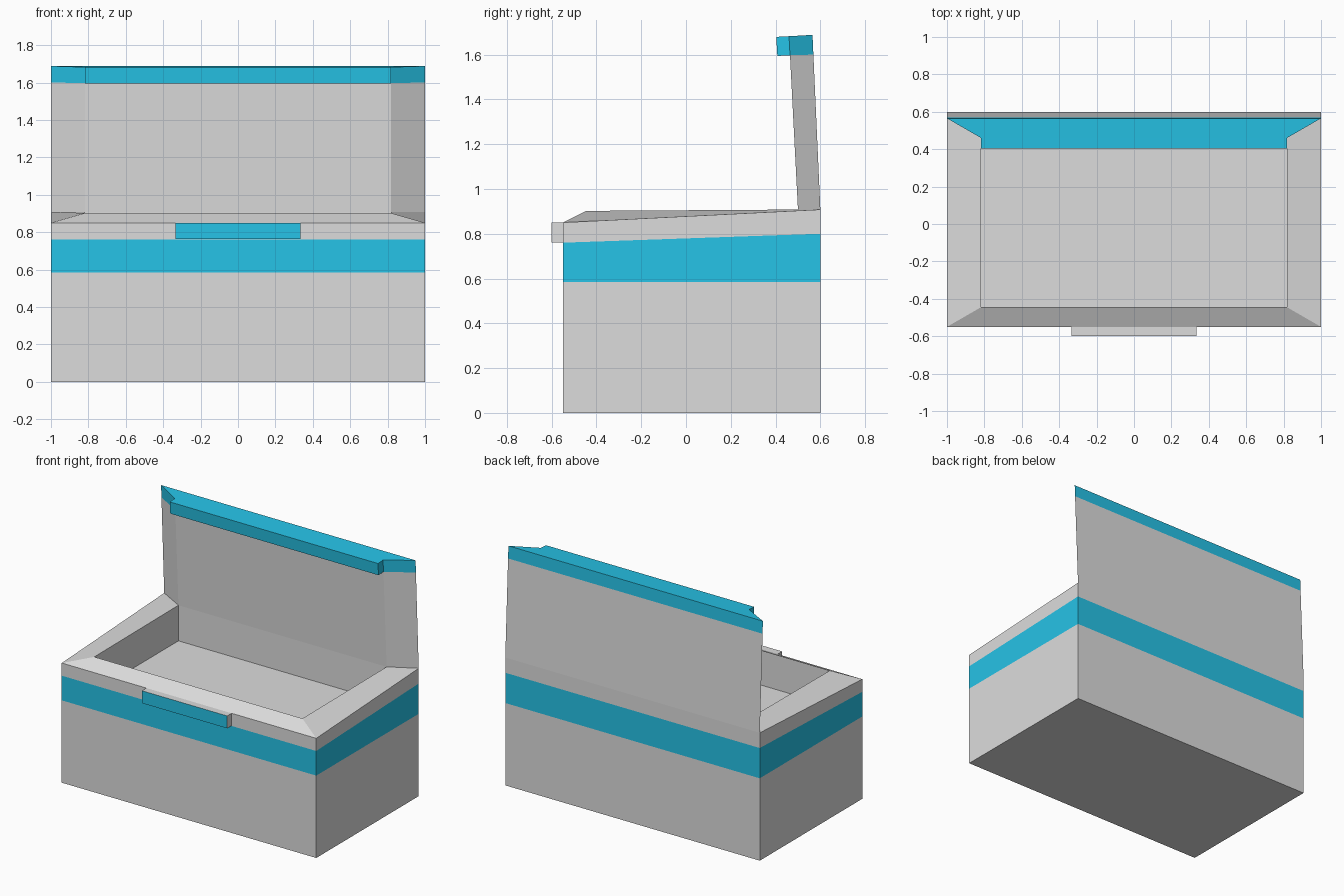
import bpy
import bmesh

if "Cube" in bpy.data.objects:
    bpy.data.objects.remove(bpy.data.objects["Cube"])


def material(name, colour):
    m = bpy.data.materials.new(name)
    m.diffuse_color = (*colour, 1)
    m.use_nodes = True
    m.node_tree.nodes["Principled BSDF"].inputs["Base Color"].default_value = m.diffuse_color
    return m


GREY, BLUE = 0, 1
MATERIALS = [material("light_grey", (0.72, 0.72, 0.72)),
             material("cyan_blue", (0.02, 0.56, 0.82))]


def ring(front_x, back_x, front_y, back_y, front_z, back_z):
    """Four corners: front left, front right, back right, back left."""
    return [(-front_x, front_y, front_z), (front_x, front_y, front_z),
            (back_x, back_y, back_z), (-back_x, back_y, back_z)]


def loft(name, rings, bands, bottom=None, top=None, skip=()):
    """Join rings with bands of colour; sides run front, right, back, left."""
    bm = bmesh.new()
    loops = [[bm.verts.new(p) for p in r] for r in rings]
    for i, colour in enumerate(bands):
        for j in range(4):
            if (i, j) in skip:
                continue
            k = (j + 1) % 4
            f = bm.faces.new((loops[i][j], loops[i][k],
                              loops[i + 1][k], loops[i + 1][j]))
            f.material_index = colour
    if bottom is not None:
        bm.faces.new(loops[0][::-1]).material_index = bottom
    if top is not None:
        bm.faces.new(loops[-1]).material_index = top
    mesh = bpy.data.meshes.new(name)
    bm.to_mesh(mesh)
    bm.free()
    for m in MATERIALS:
        mesh.materials.append(m)
    obj = bpy.data.objects.new(name, mesh)
    bpy.context.collection.objects.link(obj)
    return obj


# Box body: walls, blue stripe, bevelled rim, inner walls and floor
F, B = -0.55, 0.60
IX, IF, IB = 0.818, -0.445, 0.50
loft("box_body",
     [ring(1, 1, F, B, 0, 0),
      ring(1, 1, F, B, 0.585, 0.585),
      ring(1, 1, F, B, 0.76, 0.80),
      ring(1, 1, F, B, 0.85, 0.908),
      ring(IX, IX, IF, IB, 0.902, 0.908),
      ring(IX, IX, IF, IB, 0.655, 0.655)],
     [GREY, BLUE, GREY, GREY, GREY], bottom=GREY, top=GREY,
     skip={(3, 2)})  # the lid covers the back of the rim


# Open lid: bevelled slab leaning forward, blue along its upper edge
def lid_ring(t, front_z, back_z):
    return ring(IX, 1, IB - 0.04 * t, B - 0.035 * t, front_z, back_z)


loft("lid",
     [lid_ring(0, 0.908, 0.908), lid_ring(0.89, 1.597, 1.60),
      lid_ring(1, 1.682, 1.688)],
     [GREY, BLUE], top=BLUE)

# Lip along the lid's free edge
loft("lid_lip",
     [ring(IX, IX, 0.408, 0.465, 1.594, 1.597),
      ring(IX, IX, 0.403, 0.46, 1.679, 1.682)],
     [BLUE], bottom=BLUE, top=BLUE, skip={(0, 2)})

# Latch on the front edge with a blue face
latch = loft("latch",
             [ring(0.335, 0.335, -0.60, F, 0.762, 0.762),
              ring(0.335, 0.335, -0.60, F, 0.85, 0.85)],
             [GREY], bottom=GREY, top=GREY, skip={(0, 2)})
for face in latch.data.polygons:
    if face.normal.y < -0.9:
        face.material_index = BLUE
